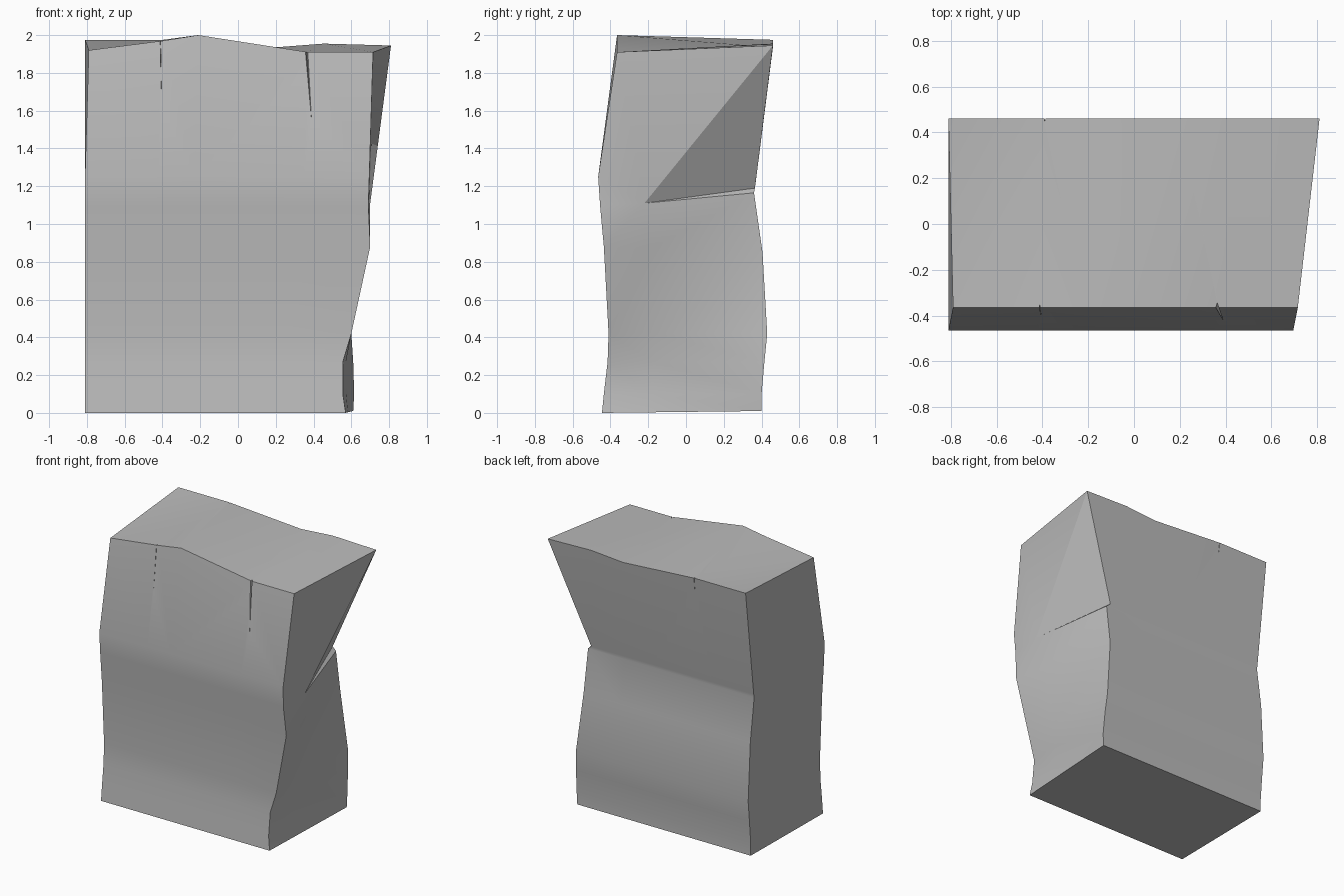
import bpy
import bmesh
from mathutils import Vector

cube = bpy.data.objects.get("Cube")
if cube:
    bpy.data.objects.remove(cube, do_unlink=True)

# Plain stone material
stone = bpy.data.materials.new("grey_stone")
stone.use_nodes = True
grey = (0.5, 0.5, 0.5, 1)
stone.diffuse_color = grey
stone.node_tree.nodes["Principled BSDF"].inputs["Base Color"].default_value = grey


def make_object(name, bm):
    mesh = bpy.data.meshes.new(name)
    bm.to_mesh(mesh)
    bm.free()
    obj = bpy.data.objects.new(name, mesh)
    bpy.context.collection.objects.link(obj)
    mesh.materials.append(stone)
    return obj


# Outline of each course: front z, back z, front y, back y, front right x, back right x
courses = [
    (0.00, 0.01, -0.445, 0.40, 0.57, 0.61),
    (0.10, 0.10, -0.435, 0.40, 0.555, 0.615),
    (0.27, 0.27, -0.415, 0.415, 0.555, 0.61),
    (0.42, 0.42, -0.41, 0.43, 0.60, 0.60),
    (0.88, 0.85, -0.435, 0.405, 0.70, 0.555),
    (1.10, 1.165, -0.455, 0.36, 0.69, 0.55),
    (1.25, 1.19, -0.465, 0.365, 0.695, 0.52),
    (1.91, 1.94, -0.365, 0.46, 0.715, 0.81),
]
front_steps = (0, 0.26, 0.385, 0.77, 1)
back_steps = (0, 0.255, 0.62, 0.78, 1)
front_top = (1.92, 1.97, 2.0, 1.91, 1.91)
back_top = (1.975, 1.975, 1.935, 1.955, 1.945)
ledge_tip = Vector((0.70, -0.22, 1.11))
top = len(courses) - 1

# Stack the courses into a leaning block
bm = bmesh.new()
rings = []
for i, (zf, zb, yf, yb, xf, xb) in enumerate(courses):
    left = -0.79 if i == top else -0.81
    front = [Vector((left + (xf - left) * t, yf, zf)) for t in front_steps]
    back = [Vector((-0.81 + (xb + 0.81) * t, yb, zb)) for t in back_steps]
    middle = front[-1].lerp(back[-1], 0.3)
    if i == top:
        for p, z in zip(front + back, front_top + back_top):
            p.z = z
        middle = back[-1]
    elif i >= top - 2:
        middle = ledge_tip
    ring = front + [middle] + back[::-1]
    rings.append([bm.verts.new(p) for p in ring])

count = len(rings[0])
for low, high in zip(rings, rings[1:]):
    for j in range(count):
        k = (j + 1) % count
        bm.faces.new((low[j], low[k], high[k], high[j]))

# Close the base and the folded top
bm.faces.new(rings[0][::-1])
for j in range(len(front_steps) - 1):
    ring = rings[-1]
    bm.faces.new((ring[j], ring[j + 1], ring[-2 - j], ring[-1 - j]))
bmesh.ops.remove_doubles(bm, verts=bm.verts, dist=0.0005)
bmesh.ops.triangulate(bm, faces=bm.faces[:])
bmesh.ops.recalc_face_normals(bm, faces=bm.faces[:])
block = make_object("stone_block", bm)
bpy.context.view_layer.objects.active = block
block.select_set(True)
bpy.ops.object.shade_smooth_by_angle()


def cut_crack(name, x, width, outer, inner, tip):
    """Cut a tapering wedge from the top rim down to its tip."""
    bm = bmesh.new()
    for p in ((x - width, outer, 2.03), (x + width, outer, 2.03), (x, inner, 2.03), tip):
        bm.verts.new(p)
    bmesh.ops.convex_hull(bm, input=bm.verts[:])
    bmesh.ops.recalc_face_normals(bm, faces=bm.faces[:])
    cutter = make_object(name, bm)
    cutter.hide_render = True
    mod = block.modifiers.new(name, 'BOOLEAN')
    mod.operation = 'DIFFERENCE'
    mod.solver = 'EXACT'
    mod.object = cutter
    bpy.ops.object.modifier_apply(modifier=mod.name)
    bpy.data.objects.remove(cutter, do_unlink=True)


# Cracks in the front and back faces
cut_crack("front_crack", 0.355, 0.025, -0.40, -0.32, (0.41, -0.48, 1.26))
cut_crack("front_hairline", -0.412, 0.004, -0.40, -0.33, (-0.40, -0.46, 1.4))
cut_crack("back_hairline", -0.39, 0.006, 0.49, 0.44, (-0.38, 0.46, 1.6))
